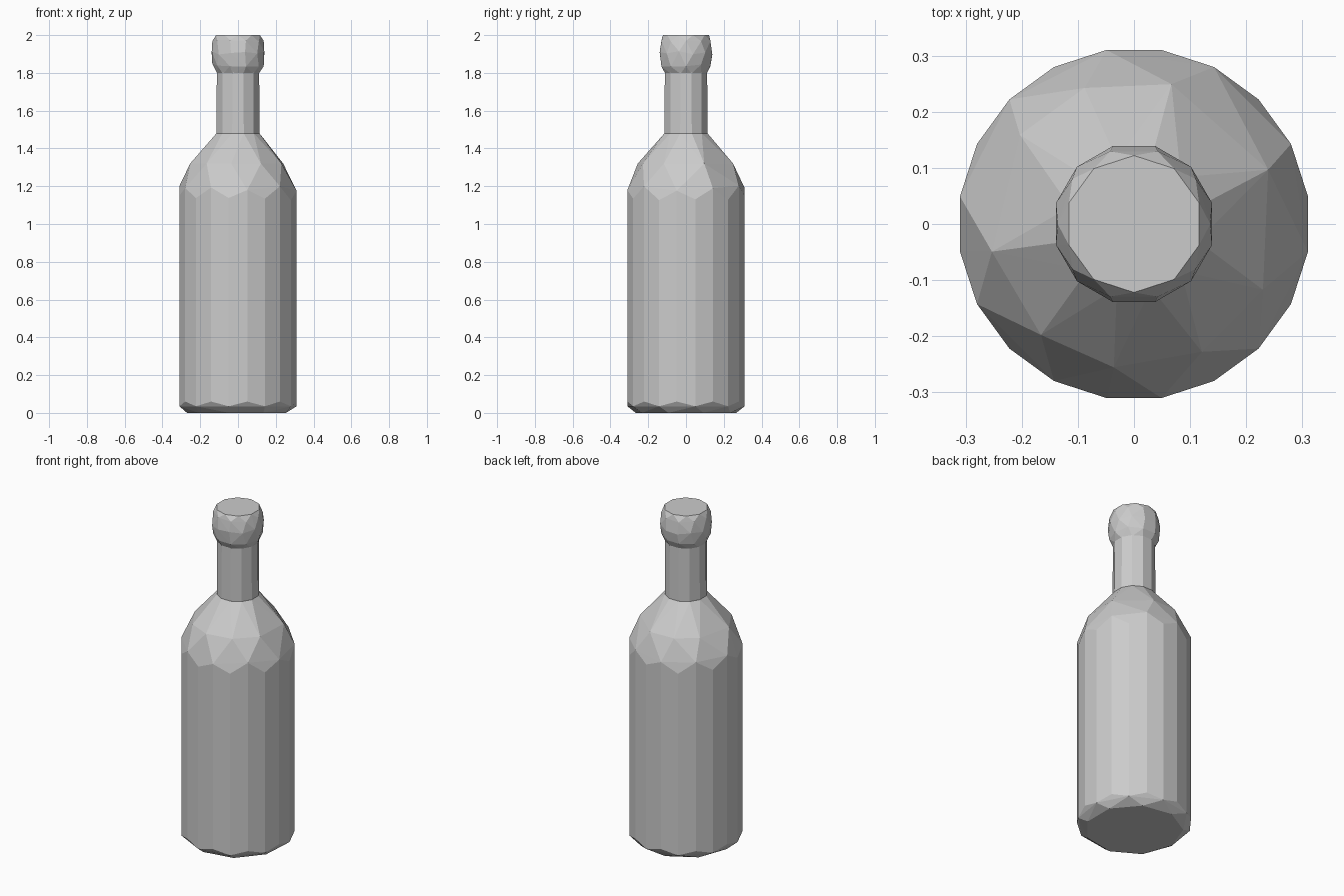
import bpy
import bmesh
import random
from math import cos, sin, radians

random.seed(4)

old = bpy.data.objects.get("Cube")
if old:
    bpy.data.objects.remove(old, do_unlink=True)

grey = bpy.data.materials.new("plain grey")
grey.use_nodes = True
GREY = (0.6, 0.6, 0.6, 1.0)
grey.diffuse_color = GREY
grey.node_tree.nodes["Principled BSDF"].inputs["Base Color"].default_value = GREY


def ring(radius, z, sides, turn=0.5, wobble=0.0, step=0.0):
    """Circle of points; step alternates the height, wobble varies it."""
    points = []
    for i in range(sides):
        a = radians(360 * (i + turn) / sides)
        height = z + step * (i % 2) + random.uniform(-wobble, wobble)
        points.append((radius * cos(a), radius * sin(a), height))
    return points


def faceted(name, points):
    """Wrap points in a tight faceted skin."""
    bm = bmesh.new()
    for p in points:
        bm.verts.new(p)
    hull = bmesh.ops.convex_hull(bm, input=bm.verts)
    loose = set(hull["geom_interior"]) | set(hull["geom_unused"])
    bmesh.ops.delete(bm, geom=[v for v in loose if isinstance(v, bmesh.types.BMVert)],
                     context="VERTS")
    bmesh.ops.recalc_face_normals(bm, faces=bm.faces)
    mesh = bpy.data.meshes.new(name)
    bm.to_mesh(mesh)
    bm.free()
    mesh.materials.append(grey)
    obj = bpy.data.objects.new(name, mesh)
    bpy.context.collection.objects.link(obj)
    return obj


# Body: chamfered base, straight wall, irregular facets on the shoulder
shoulder = [(0.258 * cos(radians(a)), 0.258 * sin(radians(a)), 1.32)
            for a in (22, 75, 110, 142, 191, 230, 262, 298, 333)]
faceted("bottle_body",
        ring(0.27, 0.0, 9)
        + ring(0.314, 0.035, 20, step=0.025)
        + ring(0.314, 1.14, 20, wobble=0.015, step=0.05)
        + shoulder
        + ring(0.118, 1.48, 12))

# Neck: straight column sunk into the body and the lip
faceted("bottle_neck", ring(0.118, 1.46, 12) + ring(0.116, 1.82, 12))

# Lip: rounded collar with a flat closed top
faceted("bottle_lip",
        ring(0.113, 1.795, 12)
        + ring(0.136, 1.84, 10, turn=0.0, wobble=0.008)
        + ring(0.144, 1.905, 12, wobble=0.01)
        + ring(0.136, 1.97, 10, turn=0.0, wobble=0.005)
        + ring(0.122, 2.0, 10))
